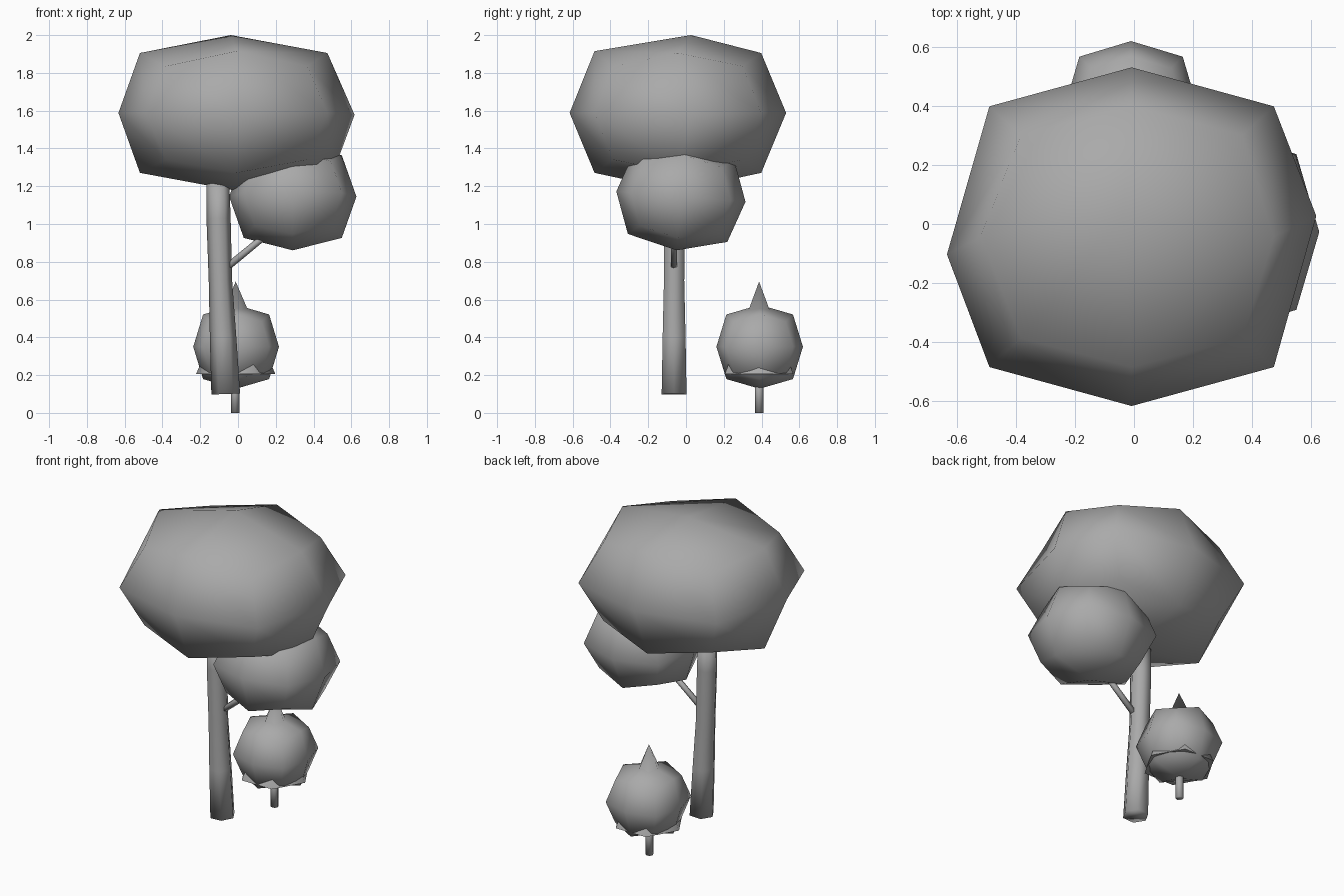
import bpy, bmesh, math
from mathutils import Vector, Matrix

cube = bpy.data.objects.get("Cube")
if cube:
    bpy.data.objects.remove(cube, do_unlink=True)

grey = bpy.data.materials.new("plain grey")
grey.use_nodes = True
grey.diffuse_color = (0.4, 0.4, 0.4, 1)
grey.node_tree.nodes["Principled BSDF"].inputs["Base Color"].default_value = (0.4, 0.4, 0.4, 1)


def finish(name, bm):
    """Turn a bmesh into a smooth shaded object."""
    bmesh.ops.recalc_face_normals(bm, faces=bm.faces[:])
    mesh = bpy.data.meshes.new(name)
    bm.to_mesh(mesh)
    bm.free()
    mesh.materials.append(grey)
    obj = bpy.data.objects.new(name, mesh)
    bpy.context.collection.objects.link(obj)
    bpy.ops.object.select_all(action='DESELECT')
    obj.select_set(True)
    bpy.context.view_layer.objects.active = obj
    bpy.ops.object.shade_smooth_by_angle(angle=math.radians(100))
    return obj


def foliage(name, centre, radii, tilt=0.0, nudges={}):
    """Rounded low-poly ball: a cube cut once, with edges and corners pulled in."""
    bm = bmesh.new()
    bmesh.ops.create_cube(bm, size=2)
    bmesh.ops.subdivide_edges(bm, edges=bm.edges[:], cuts=1, use_grid_fill=True)
    pull = {1: 1.0, 2: 0.77, 3: 0.6}
    turn = Matrix.Rotation(tilt, 3, 'X')
    for v in bm.verts:
        key = tuple(round(c) for c in v.co)
        spot = Vector(key) * pull[sum(map(abs, key))]
        spot = Vector(s * r for s, r in zip(spot, radii))
        v.co = turn @ spot + Vector(centre) + Vector(nudges.get(key, (0, 0, 0)))
    return finish(name, bm)


def tube(name, rings, sides):
    """Round stem through (centre, radius) rings, closed at both ends."""
    bm = bmesh.new()
    axis = Vector(rings[-1][0]) - Vector(rings[0][0])
    turn = Vector((0, 0, 1)).rotation_difference(axis)
    loops = []
    for centre, radius in rings:
        angles = [math.tau * i / sides for i in range(sides)]
        loops.append([bm.verts.new(Vector(centre) + turn @ Vector(
            (radius * math.cos(a), radius * math.sin(a), 0))) for a in angles])
    for low, high in zip(loops, loops[1:]):
        for i in range(sides):
            j = (i + 1) % sides
            bm.faces.new((low[i], low[j], high[j], high[i]))
    bm.faces.new(loops[0])
    bm.faces.new(loops[-1])
    return finish(name, bm)


# Large tree: trunk, branch and two crowns
tube("trunk", [((-0.065, -0.063, 0.1), 0.076), ((-0.079, -0.063, 0.4), 0.07),
               ((-0.093, -0.063, 0.7), 0.062), ((-0.103, -0.063, 1.03), 0.064),
               ((-0.106, -0.063, 1.22), 0.06)], 6)
tube("branch", [((-0.09, -0.065, 0.745), 0.019), ((0.22, -0.06, 1.0), 0.017)], 6)
foliage("main_crown", (-0.008, -0.043, 1.588), (0.625, 0.573, 0.412),
        nudges={(-1, 0, 0): (0, -0.06, 0), (1, 0, 0): (0, 0.07, -0.01),
                (0, 0, 1): (-0.03, 0.07, 0), (-1, 0, 1): (-0.03, 0, 0),
                (-1, 0, -1): (-0.03, 0, 0), (1, 0, -1): (0.03, 0, 0),
                (0, -1, 1): (0, 0, 0.01)})
foliage("side_crown", (0.29, -0.027, 1.145), (0.337, 0.343, 0.285), tilt=-0.08)

# Small tree: stem, round body and the cone that shows as spike and skirt
tube("small_stem", [((-0.015, 0.387, 0), 0.023), ((-0.015, 0.387, 0.2), 0.023)], 8)
foliage("small_body", (-0.01, 0.39, 0.35), (0.227, 0.229, 0.222))
bm = bmesh.new()
bmesh.ops.create_cone(bm, cap_ends=True, segments=6, radius1=0.21, radius2=0, depth=0.49,
                      matrix=Matrix.Translation((-0.012, 0.387, 0.45))
                      @ Matrix.Rotation(math.pi / 2, 4, 'Z'))
finish("small_cone", bm)
